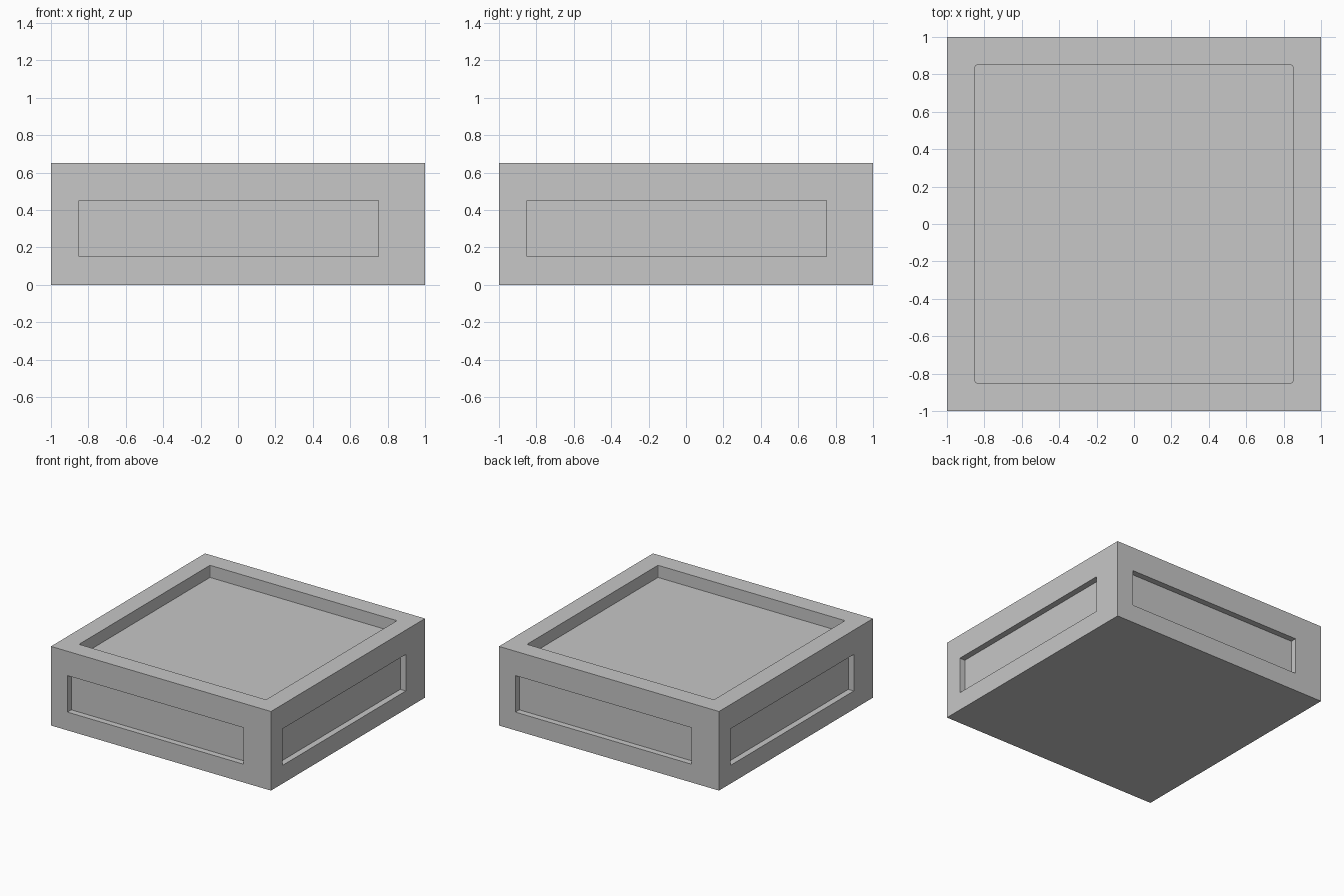
import bpy
import bmesh
from math import pi
from mathutils import Matrix, Vector

HEIGHT = 0.65
RIM = 0.85          # half width of the top recess
TOP_DEPTH = 0.10
SIDE_DEPTH = 0.05

default_cube = bpy.data.objects.get("Cube")
if default_cube:
    bpy.data.objects.remove(default_cube, do_unlink=True)

grey = bpy.data.materials.new("plain_grey")
grey.use_nodes = True
colour = (0.57, 0.57, 0.57, 1)
grey.diffuse_color = colour
grey.node_tree.nodes["Principled BSDF"].inputs["Base Color"].default_value = colour


def box(name, low, high, turn=0.0, corner=0.0):
    """Box between two corners, turned about z, with optional rounded uprights."""
    low, high = Vector(low), Vector(high)
    bm = bmesh.new()
    bmesh.ops.create_cube(bm, size=1)
    bmesh.ops.scale(bm, vec=high - low, verts=bm.verts)
    bmesh.ops.translate(bm, vec=(low + high) / 2, verts=bm.verts)
    if corner:
        uprights = [e for e in bm.edges
                    if abs(e.verts[0].co.z - e.verts[1].co.z) > 0.01]
        bmesh.ops.bevel(bm, geom=uprights, offset=corner, segments=2,
                        profile=0.5, affect='EDGES')
    bmesh.ops.rotate(bm, matrix=Matrix.Rotation(turn, 3, 'Z'), verts=bm.verts)
    mesh = bpy.data.meshes.new(name)
    bm.to_mesh(mesh)
    bm.free()
    mesh.materials.append(grey)
    obj = bpy.data.objects.new(name, mesh)
    bpy.context.collection.objects.link(obj)
    return obj


# Square body
base = box("tray_base", (-1, -1, 0), (1, 1, HEIGHT))

# Shallow recess in the top
cutters = [box("top_recess_cutter", (-RIM, -RIM, HEIGHT - TOP_DEPTH),
               (RIM, RIM, HEIGHT + 0.2), corner=0.01)]

# Off-centre panel recess, repeated round the four sides
for i in range(4):
    cutters.append(box(f"side_recess_cutter_{i + 1}", (-0.85, -1.2, 0.15),
                       (0.75, -1 + SIDE_DEPTH, 0.45), turn=i * pi / 2))

for cutter in cutters:
    cut = base.modifiers.new(cutter.name, 'BOOLEAN')
    cut.operation = 'DIFFERENCE'
    cut.solver = 'EXACT'
    cut.object = cutter

# Apply the cuts, then remove the cutters
bpy.context.view_layer.update()
graph = bpy.context.evaluated_depsgraph_get()
carved = bpy.data.meshes.new_from_object(base.evaluated_get(graph))
base.modifiers.clear()
base.data = carved
carved.name = "tray_base"
for cutter in cutters:
    bpy.data.objects.remove(cutter, do_unlink=True)
